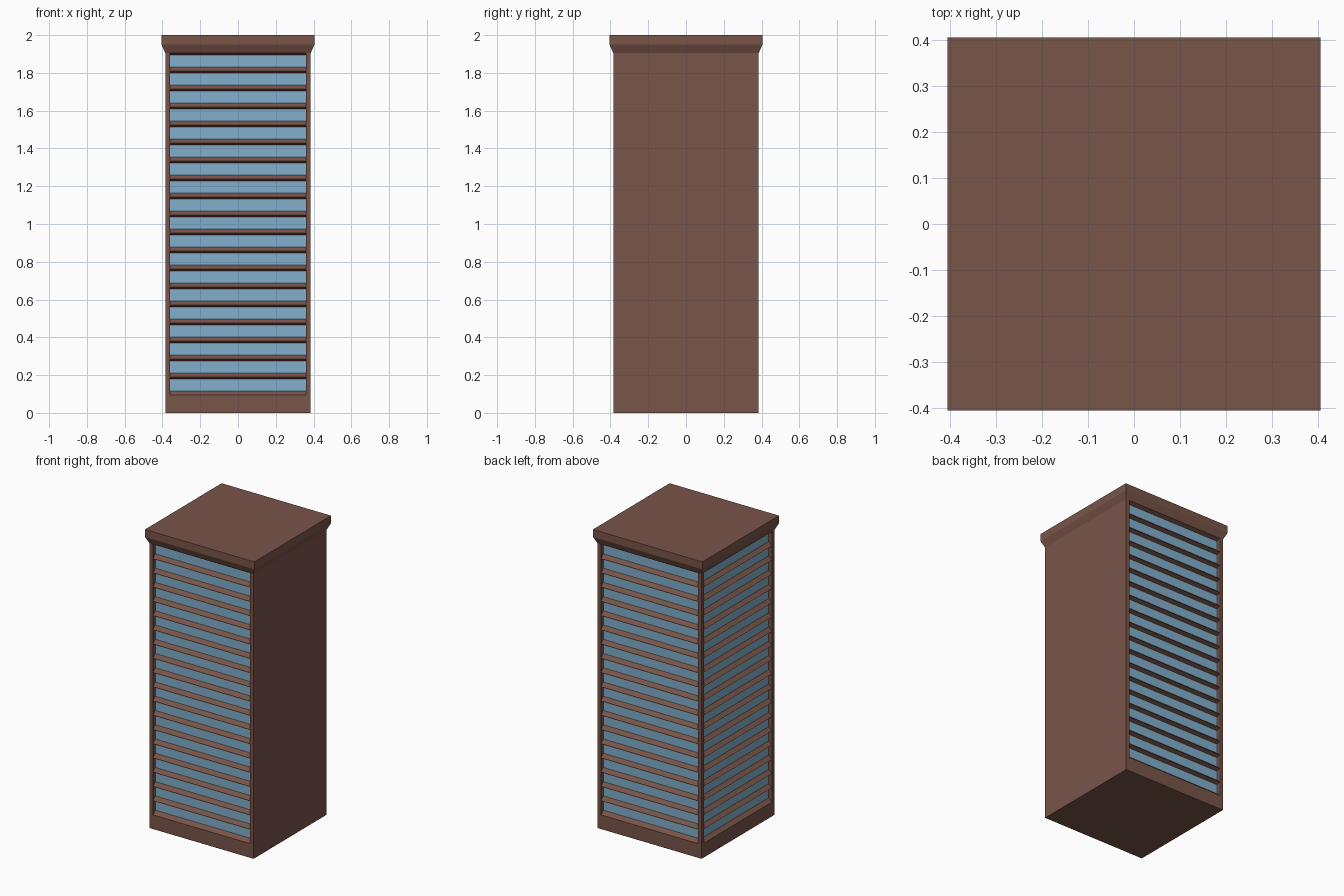
import bpy
import bmesh
from math import pi
from mathutils import Matrix

if "Cube" in bpy.data.objects:
    bpy.data.objects.remove(bpy.data.objects["Cube"])

BODY = 0.385      # half width of the tower
PANE = 0.36       # half width of the recessed glass
Z0, Z1 = 0.095, 1.905
FLOORS = 19


def material(name, colour):
    m = bpy.data.materials.new(name)
    m.diffuse_color = (*colour, 1)
    m.use_nodes = True
    m.node_tree.nodes["Principled BSDF"].inputs["Base Color"].default_value = m.diffuse_color
    return m


brown = material("brown_wall", (0.19, 0.09, 0.066))
blue = material("blue_glass", (0.22, 0.43, 0.60))


def add_object(name, bm, mat):
    bmesh.ops.recalc_face_normals(bm, faces=bm.faces)
    mesh = bpy.data.meshes.new(name)
    bm.to_mesh(mesh)
    bm.free()
    mesh.materials.append(mat)
    ob = bpy.data.objects.new(name, mesh)
    bpy.context.collection.objects.link(ob)
    return ob


def loft(bm, rings):
    """Join equal-length rings of points into a capped solid."""
    vs = [[bm.verts.new(p) for p in ring] for ring in rings]
    n = len(vs[0])
    for a, b in zip(vs, vs[1:]):
        for i in range(n):
            j = (i + 1) % n
            bm.faces.new((a[i], a[j], b[j], b[i]))
    bm.faces.new(vs[0])
    bm.faces.new(vs[-1])


def rect(x0, x1, y0, y1, z):
    return [(x0, y0, z), (x1, y0, z), (x1, y1, z), (x0, y1, z)]


def square(h, z):
    return rect(-h, h, -h, h, z)


# Plinth
bm = bmesh.new()
loft(bm, [square(BODY, 0), square(BODY, Z0)])
add_object("plinth", bm, brown)

# Glass core
bm = bmesh.new()
loft(bm, [square(PANE, Z0), square(PANE, Z1)])
add_object("glass_core", bm, blue)

# Flared roof cornice
bm = bmesh.new()
loft(bm, [square(BODY, Z1), square(0.405, 1.95), square(0.405, 2.0)])
add_object("roof_cornice", bm, brown)

# Blank right wall, which also forms the two right corners
bm = bmesh.new()
loft(bm, [rect(PANE, BODY, -BODY, BODY, z) for z in (Z0, Z1)])
add_object("right_wall", bm, brown)

# Left corner posts
for name, y0, y1 in (("front_left_post", -BODY, -PANE), ("back_left_post", PANE, BODY)):
    bm = bmesh.new()
    loft(bm, [rect(-BODY, -PANE, y0, y1, z) for z in (Z0, Z1)])
    add_object(name, bm, brown)

# Wedge-shaped floor ledges on the front, left and back
for name, angle in (("front_ledges", 0), ("left_ledges", -pi / 2), ("back_ledges", pi)):
    bm = bmesh.new()
    for i in range(FLOORS + 1):
        z = Z0 + (Z1 - Z0) * i / FLOORS
        loft(bm, [[(x, -PANE, z - 0.011), (x, -BODY, z), (x, -PANE, z + 0.022)]
                  for x in (-PANE, PANE)])
    bmesh.ops.transform(bm, matrix=Matrix.Rotation(angle, 4, 'Z'), verts=bm.verts)
    add_object(name, bm, brown)
